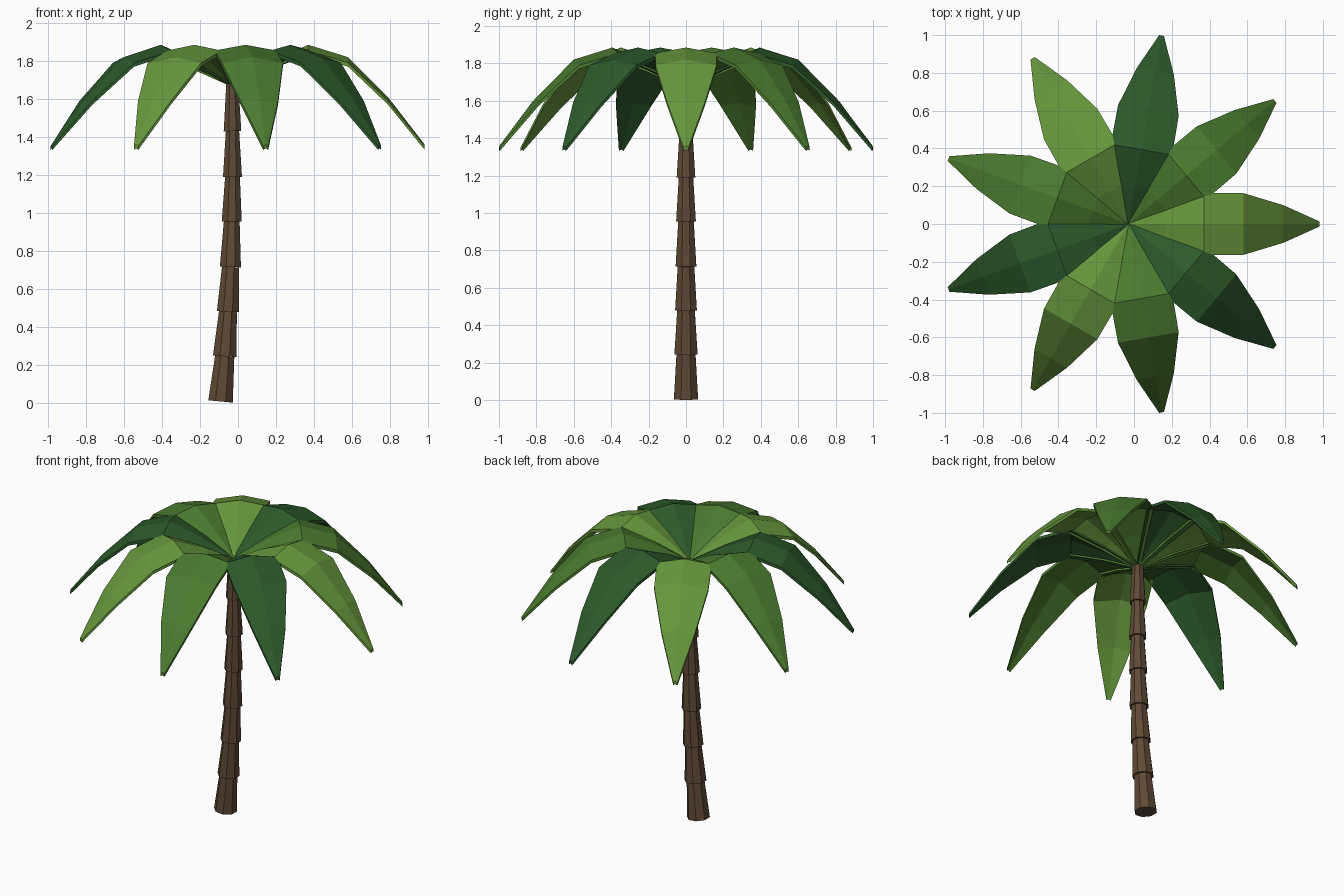
import bpy, bmesh
from math import cos, sin, pi, radians
from mathutils import Vector, Matrix

if "Cube" in bpy.data.objects:
    bpy.data.objects.remove(bpy.data.objects["Cube"])


def material(name, rgb):
    m = bpy.data.materials.new(name)
    m.diffuse_color = (*rgb, 1)
    m.use_nodes = True
    m.node_tree.nodes["Principled BSDF"].inputs["Base Color"].default_value = m.diffuse_color
    return m


def add_object(name, bm, mat):
    bmesh.ops.recalc_face_normals(bm, faces=bm.faces)
    me = bpy.data.meshes.new(name)
    bm.to_mesh(me)
    bm.free()
    me.materials.append(mat)
    ob = bpy.data.objects.new(name, me)
    bpy.context.collection.objects.link(ob)
    return ob


bark = material("bark", (0.112, 0.068, 0.036))
greens = [material("light_green", (0.133, 0.306, 0.045)),
          material("mid_green", (0.07, 0.197, 0.028)),
          material("dark_green", (0.026, 0.102, 0.024))]

# Trunk: tapered rings stacked along a gently bending axis (x, z, base radius)
SIDES = 8
axis = [(-0.092, 0.007, 0.070), (-0.070, 0.245, 0.067), (-0.053, 0.48, 0.063),
        (-0.040, 0.715, 0.060), (-0.033, 0.955, 0.057), (-0.029, 1.19, 0.054),
        (-0.029, 1.43, 0.050), (-0.030, 1.69, 0.046)]
for i in range(len(axis) - 1):
    (x0, z0, r0), (x1, z1, r1) = axis[i], axis[i + 1]
    a, b = Vector((x0, 0, z0)), Vector((x1, 0, z1))
    bm = bmesh.new()
    bmesh.ops.create_cone(bm, cap_ends=True, segments=SIDES, radius1=r0,
                          radius2=r1 - 0.012, depth=(b - a).length)
    turn = (b - a).to_track_quat('Z', 'Y').to_matrix().to_4x4()
    bm.transform(Matrix.Translation((a + b) / 2) @ turn
                 @ Matrix.Rotation(pi / SIDES, 4, 'Z'))
    add_object(f"trunk_ring_{i + 1}", bm, bark)

# Leaf: arched, ridged blade (distance out, ridge height, half width, edge drop)
LEAF = [(0.0, 1.69, 0.012, 0.005), (0.20, 1.80, 0.09, 0.02),
        (0.40, 1.885, 0.165, 0.03), (0.61, 1.82, 0.163, 0.03),
        (0.82, 1.61, 0.10, 0.02), (1.013, 1.36, 0.013, 0.008)]
THICK = 0.02


def leaf(name, angle, mat):
    bm = bmesh.new()
    rows = []
    for r, z, w, d in LEAF:
        pts = [(r, -w, z - d), (r, 0, z), (r, w, z - d),
               (r, w, z - d - THICK), (r, 0, z - THICK), (r, -w, z - d - THICK)]
        rows.append([bm.verts.new(p) for p in pts])
    for p, q in zip(rows, rows[1:]):
        for k in range(6):
            n = (k + 1) % 6
            bm.faces.new((p[k], p[n], q[n], q[k]))
    for end in (rows[0], rows[-1]):
        bm.faces.new((end[0], end[1], end[4], end[5]))
        bm.faces.new((end[1], end[2], end[3], end[4]))
    bm.transform(Matrix.Translation((-0.03, 0, 0)) @ Matrix.Rotation(angle, 4, 'Z'))
    add_object(name, bm, mat)


# Crown of nine leaves
for i in range(9):
    leaf(f"leaf_{i + 1}", radians(40 * i), greens[i % 3])
